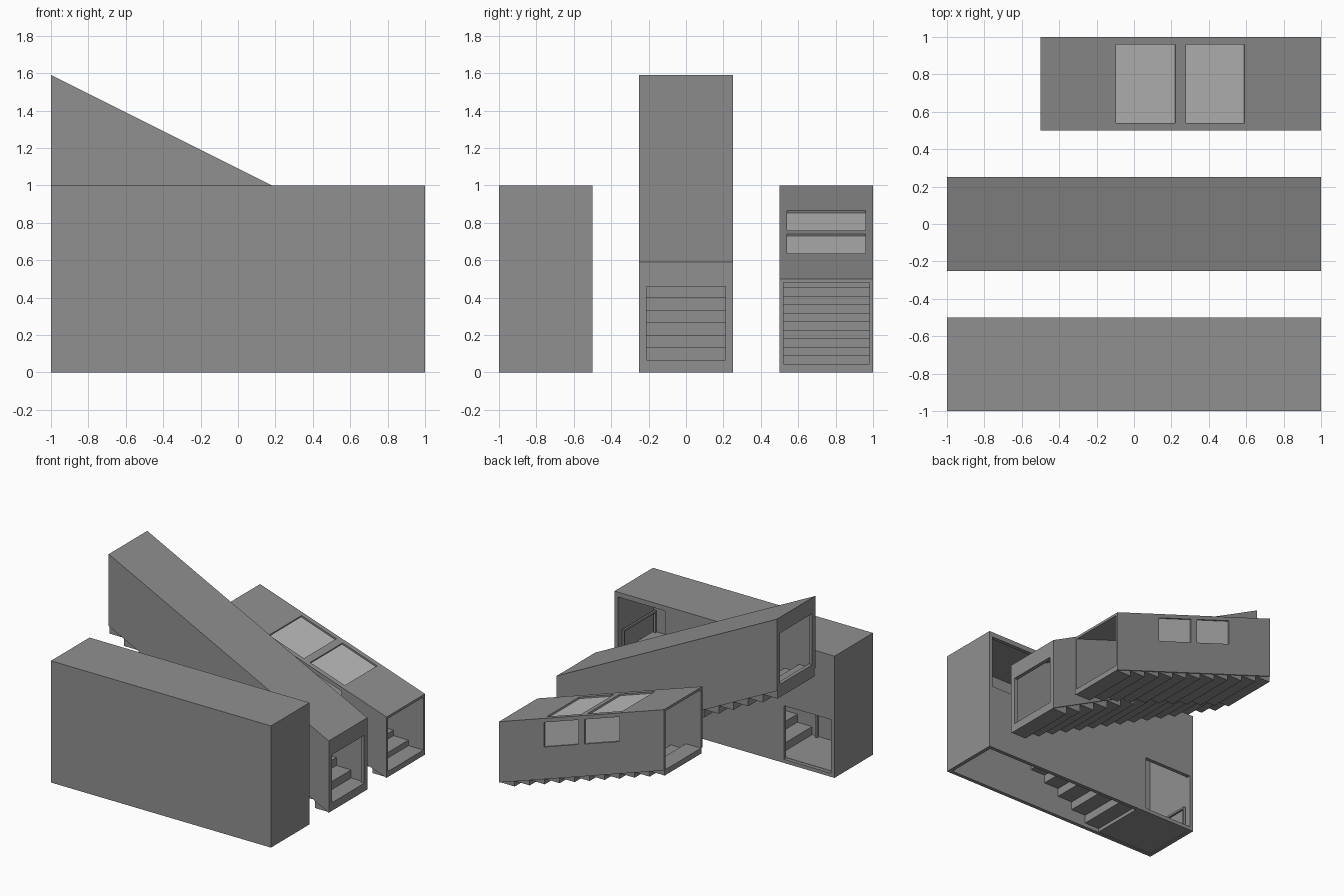
import bpy, bmesh, math

if "Cube" in bpy.data.objects:
    bpy.data.objects.remove(bpy.data.objects["Cube"])


def material(name, v):
    m = bpy.data.materials.new(name)
    m.diffuse_color = (v, v, v, 1)
    m.use_nodes = True
    m.node_tree.nodes["Principled BSDF"].inputs["Base Color"].default_value = m.diffuse_color
    return m


GREY = material("wall grey", 0.28)
GLASS = material("pale glass", 0.5)


def prism(name, outline, y0, y1, mat=GREY):
    """Extrude an x-z outline along y."""
    bm = bmesh.new()
    a = [bm.verts.new((x, y0, z)) for x, z in outline]
    b = [bm.verts.new((x, y1, z)) for x, z in outline]
    n = len(a)
    bm.faces.new(a)
    bm.faces.new(b[::-1])
    for i in range(n):
        j = (i + 1) % n
        bm.faces.new((a[i], b[i], b[j], a[j]))
    bmesh.ops.recalc_face_normals(bm, faces=bm.faces[:])
    me = bpy.data.meshes.new(name)
    bm.to_mesh(me)
    bm.free()
    me.materials.append(mat)
    ob = bpy.data.objects.new(name, me)
    bpy.context.collection.objects.link(ob)
    return ob


def box(name, x0, x1, y0, y1, z0, z1, mat=GREY):
    return prism(name, [(x0, z0), (x1, z0), (x1, z1), (x0, z1)], y0, y1, mat)


def cut(ob, cutters):
    for c in cutters:
        m = ob.modifiers.new("cut", 'BOOLEAN')
        m.operation = 'DIFFERENCE'
        m.solver = 'EXACT'
        m.object = c
        bpy.context.view_layer.objects.active = ob
        bpy.ops.object.modifier_apply(modifier=m.name)
        bpy.data.objects.remove(c)


def stairs(name, count, x_start, depth, z_start, rise, y0, y1):
    """Climbing steps; depth is signed along x."""
    for i in range(count):
        xa, xb = sorted((x_start + i * depth, x_start + (i + 1) * depth))
        z = z_start + i * rise
        box(f"{name}_{i + 1}", xa, xb, y0, y1, z, z + rise)


# --- Enclosed stair hall with landings at both ends
T = 0.03
hall = box("hall_shell", -1, 1, -1, -0.5, 0, 1)
cut(hall, [
    box("hall_void", -1 + T, 1 - T, -1 + T, -0.5 - T, -0.1, 1 - T),
    box("lower_door_cut", -0.97, -0.54, -0.6, -0.4, 0.03, 0.47),
    box("upper_door_cut", 0.54, 0.97, -0.6, -0.4, 0.53, 0.96),
])
ya, yb = -1 + T, -0.5 - T
box("lower_landing", -0.97, -0.467, ya, yb, 0.005, 0.033)
box("upper_landing", 0.467, 0.97, ya, yb, 0.44, 0.5)
stairs("hall_step", 7, -0.467, 0.1334, 0.033, 0.0667, ya, yb)

# end railings of the hall
for label, x, z in (("lower", -0.95, 0.033), ("upper", 0.95, 0.5)):
    box(label + "_rail", x - 0.008, x + 0.008, -0.96, -0.54, z + 0.165, z + 0.18)
    for k, y in enumerate((-0.96, -0.552)):
        box(f"{label}_rail_post_{k}", x - 0.008, x + 0.008, y, y + 0.012, z, z + 0.165)
box("stair_foot_post", -0.53, -0.51, -0.965, -0.945, 0.033, 0.25)

# --- Steep sloping passage with framed ends
H = 0.59
steep = prism("steep_shell", [(1, 0), (1, H), (-1, 1 + H), (-1, 1)], -0.25, 0.25)
e = 0.97
cut(steep, [
    prism("steep_void", [(e, -0.3), (e, H - 0.015), (-e, H + 0.955), (-e, 0.5)], -0.23, 0.23),
    box("low_end_cut", 0.9, 1.1, -0.21, 0.21, 0.04, 0.46),
    box("high_end_cut", -1.1, -0.9, -0.21, 0.21, 1.04, 1.46),
])
stairs("steep_step", 15, 1, -2 / 15, 0, 1 / 15, -0.24, 0.24)

# --- Gentle sloping passage with open ends and windows


def roof(x):
    return 0.5 + (1 - x) / 3


def band(x0, x1, top, bottom):
    """Strip running parallel to the roof, vertical ends."""
    return [(x0, roof(x0) - top), (x1, roof(x1) - top),
            (x1, roof(x1) - bottom), (x0, roof(x0) - bottom)]


def roof_strip(x0, x1, low, high):
    """Strip with ends square to the roof, offsets along the roof normal."""
    nx, nz = 1 / math.sqrt(10), 3 / math.sqrt(10)
    return [(x + nx * o, roof(x) + nz * o)
            for x, o in ((x0, low), (x1, low), (x1, high), (x0, high))]


gentle = prism("gentle_shell", band(-0.5, 1, 0, 0.5), 0.5, 1)
cutters = [prism("gentle_void", band(-0.7, 1.2, 0.02, 0.7), 0.52, 0.98)]
for k, (x0, x1) in enumerate(((-0.095, 0.222), (0.278, 0.592))):
    cutters.append(prism("roof_cut", roof_strip(x0, x1, -0.05, 0.05), 0.54, 0.96))
    cutters.append(prism("left_cut", band(x0, x1, 0.033, 0.235), 0.45, 0.55))
    cutters.append(prism("right_cut", band(x0, x1, 0.033, 0.235), 0.95, 1.05))
    # recessed panes
    prism(f"roof_pane_{k}", roof_strip(x0, x1, -0.019, -0.013), 0.54, 0.96, GLASS)
    prism(f"left_pane_{k}", band(x0, x1, 0.033, 0.235), 0.512, 0.518, GLASS)
    prism(f"right_pane_{k}", band(x0, x1, 0.033, 0.235), 0.982, 0.988, GLASS)
cut(gentle, cutters)
stairs("gentle_step", 11, 1, -1.5 / 11, 0, 0.5 / 11, 0.51, 0.99)
